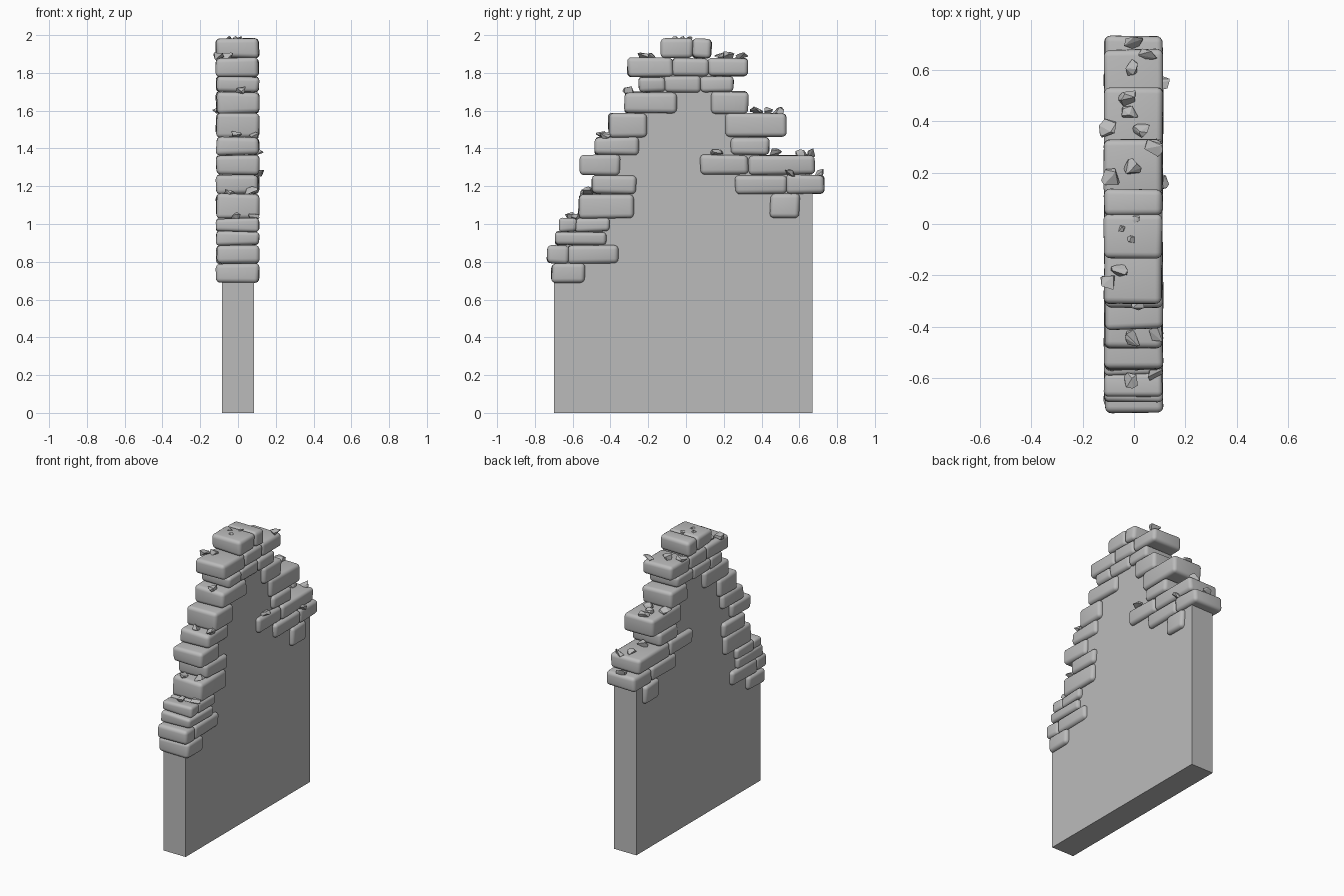
import bpy, bmesh, random
from mathutils import Vector

random.seed(4)
default = bpy.data.objects.get("Cube")
if default:
    bpy.data.objects.remove(default, do_unlink=True)

# One plain grey stone colour
stone = bpy.data.materials.new("grey stone")
stone.use_nodes = True
colour = (0.5, 0.5, 0.5, 1)
stone.diffuse_color = colour
stone.node_tree.nodes["Principled BSDF"].inputs["Base Color"].default_value = colour


def jitter(amount):
    return Vector([random.uniform(-amount, amount) for _ in range(3)])


def add_object(name, bm, smooth=False):
    bmesh.ops.recalc_face_normals(bm, faces=bm.faces[:])
    mesh = bpy.data.meshes.new(name)
    for face in bm.faces:
        face.smooth = smooth
    bm.to_mesh(mesh)
    bm.free()
    mesh.materials.append(stone)
    obj = bpy.data.objects.new(name, mesh)
    bpy.context.collection.objects.link(obj)
    return obj


def add_brick(name, y0, y1, z0, z1):
    """Worn block running through the whole wall, with rounded edges."""
    bm = bmesh.new()
    bmesh.ops.create_cube(bm, size=1)
    size = Vector((0.226, y1 - y0, z1 - z0))
    centre = Vector((-0.002, (y0 + y1) / 2, (z0 + z1) / 2))
    for v in bm.verts:
        v.co = v.co * size + centre + jitter(0.005)
    bmesh.ops.bevel(bm, geom=bm.edges[:], offset=min(0.024, size.z * 0.28),
                    segments=4, profile=0.5, affect='EDGES')
    add_object(name, bm, smooth=True)


def add_rubble(name, x, y, z, radius):
    """Angular chip: convex hull of points scattered on a squashed ball."""
    bm = bmesh.new()
    for _ in range(10):
        p = jitter(1).normalized() * radius
        p.z *= 0.7
        bm.verts.new(p + Vector((x, y, z)))
    hull = bmesh.ops.convex_hull(bm, input=bm.verts[:])
    loose = [v for v in hull["geom_interior"] if isinstance(v, bmesh.types.BMVert)]
    bmesh.ops.delete(bm, geom=loose, context='VERTS')
    add_object(name, bm)


# Plain wall slab with a broken outline hidden inside the bricks
outline = [(-0.7, 0), (-0.7, 0.73), (-0.6, 0.82), (-0.6, 0.95), (-0.5, 1),
           (-0.5, 1.1), (-0.42, 1.2), (-0.42, 1.33), (-0.4, 1.42), (-0.3, 1.5),
           (-0.3, 1.55), (-0.2, 1.65), (-0.18, 1.75), (-0.08, 1.82), (0.08, 1.82),
           (0.2, 1.75), (0.25, 1.65), (0.27, 1.55), (0.36, 1.42), (0.4, 1.32),
           (0.6, 1.3), (0.67, 1.22), (0.67, 0)]
bm = bmesh.new()
side = bm.faces.new([bm.verts.new((-0.086, y, z)) for y, z in outline])
grown = bmesh.ops.extrude_face_region(bm, geom=[side])
for v in grown["geom"]:
    if isinstance(v, bmesh.types.BMVert):
        v.co.x = 0.086
add_object("wall_slab", bm)

# Brick courses from the bottom up: height of each top, then spans along y
courses = [
    (0.79, [(-0.71, -0.535)]),
    (0.89, [(-0.735, -0.62), (-0.63, -0.355)]),
    (0.96, [(-0.695, -0.42)]),
    (1.03, [(-0.67, -0.58), (-0.59, -0.405)]),
    (1.16, [(-0.57, -0.28), (0.445, 0.6)]),
    (1.26, [(-0.5, -0.265), (0.26, 0.535), (0.53, 0.73)]),
    (1.365, [(-0.56, -0.35), (0.075, 0.33), (0.33, 0.68)]),
    (1.46, [(-0.485, -0.245), (0.24, 0.44)]),
    (1.585, [(-0.41, -0.21), (0.205, 0.53)]),
    (1.7, [(-0.325, -0.05), (0.13, 0.33)]),
    (1.78, [(-0.25, -0.11), (-0.115, 0.08), (0.075, 0.25)]),
    (1.88, [(-0.31, -0.07), (-0.075, 0.12), (0.115, 0.33)]),
    (1.98, [(-0.135, 0.035), (0.03, 0.135)]),
]
bottom = 0.69
for row, (top, spans) in enumerate(courses, 1):
    for n, (y0, y1) in enumerate(spans, 1):
        add_brick(f"brick_course_{row}_block_{n}", y0, y1, bottom, top)
    bottom = top

# Loose rubble resting on the ledges: ledge height, then (x, y) spots
rubble = {
    1.04: [(-0.01, -0.61), (0.08, -0.58)],
    1.17: [(-0.05, -0.53), (0.07, -0.53)],
    1.27: [(0.11, 0.55), (0, 0.7)],
    1.375: [(0.055, 0.66), (-0.01, 0.61), (0, 0.48), (0.1, 0.16)],
    1.475: [(0, -0.44), (0.09, -0.43)],
    1.595: [(-0.02, 0.49), (-0.02, 0.43), (-0.1, 0.37), (0.03, 0.37)],
    1.71: [(0.015, -0.3)],
    1.89: [(0.08, 0.3), (-0.01, 0.22), (-0.09, 0.18), (-0.055, -0.18), (-0.1, -0.23)],
    1.983: [(0.01, 0.02), (-0.05, -0.015), (-0.01, -0.06)],
}
for ledge, spots in rubble.items():
    for n, (x, y) in enumerate(spots, 1):
        radius = 0.018 if ledge > 1.9 else random.uniform(0.034, 0.044)
        add_rubble(f"rubble_chip_{round(ledge * 100)}_{n}", x, y, ledge, radius)
